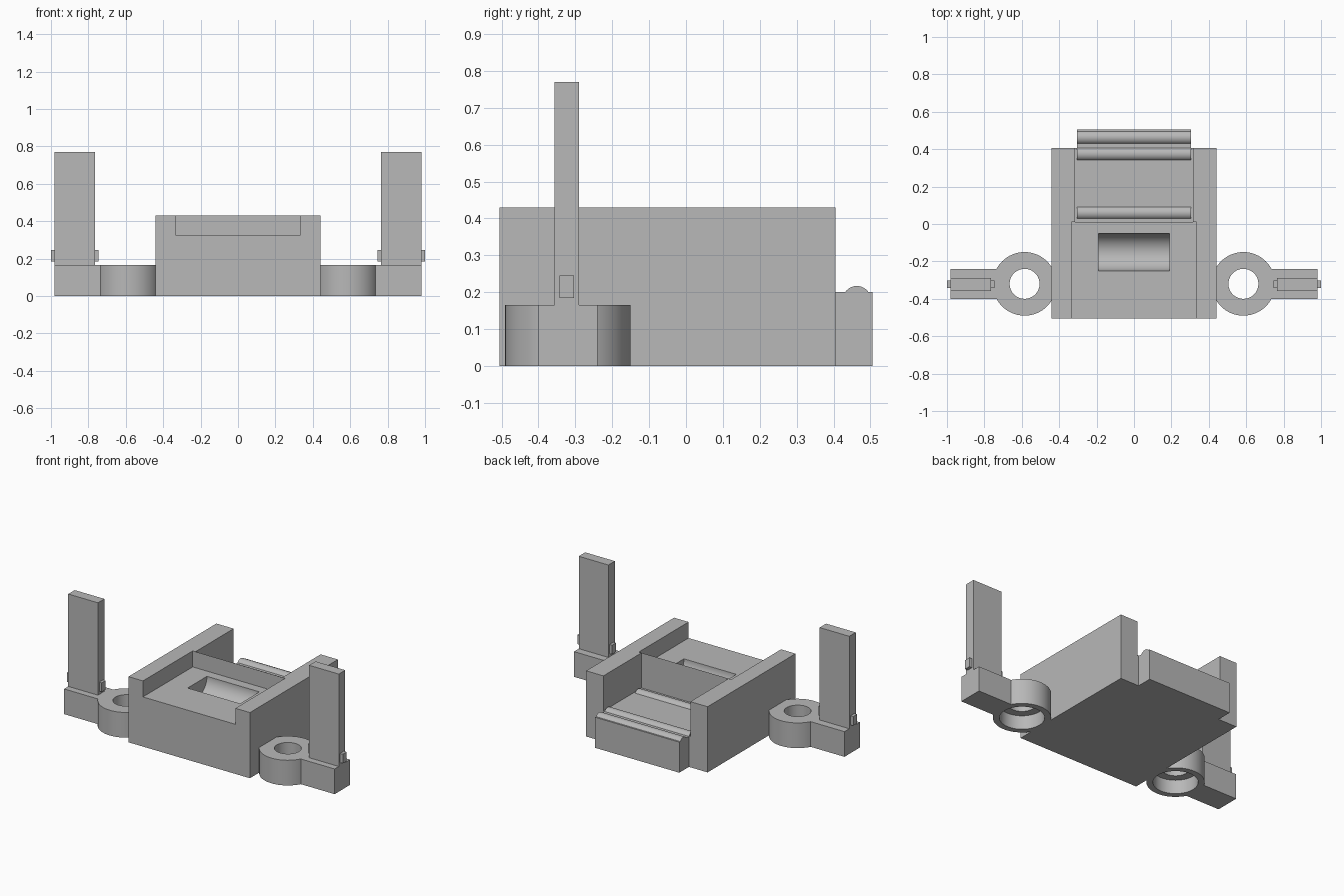
import bpy
import math

if "Cube" in bpy.data.objects:
    bpy.data.objects.remove(bpy.data.objects["Cube"])

grey = bpy.data.materials.new("plain_grey")
grey.use_nodes = True
COLOUR = (0.48, 0.48, 0.48, 1)
grey.diffuse_color = COLOUR
grey.node_tree.nodes["Principled BSDF"].inputs["Base Color"].default_value = COLOUR


def finish(name):
    ob = bpy.context.object
    ob.name = name
    ob.data.materials.append(grey)
    return ob


def box(name, x, y, z):
    """Box from (low, high) ranges."""
    ranges = (x, y, z)
    bpy.ops.mesh.primitive_cube_add(size=1, location=[(a + b) / 2 for a, b in ranges])
    ob = finish(name)
    ob.scale = [abs(b - a) for a, b in ranges]
    bpy.ops.object.transform_apply(location=False, rotation=False, scale=True)
    return ob


def cylinder(name, radius, depth, centre, along_x=False):
    rot = (0, math.pi / 2, 0) if along_x else (0, 0, 0)
    bpy.ops.mesh.primitive_cylinder_add(vertices=64, radius=radius, depth=depth,
                                        location=centre, rotation=rot)
    return finish(name)


def combine(ob, tool, operation):
    """Apply a boolean and discard the tool object."""
    mod = ob.modifiers.new("boolean", 'BOOLEAN')
    mod.operation, mod.solver, mod.object = operation, 'EXACT', tool
    bpy.ops.object.select_all(action='DESELECT')
    ob.select_set(True)
    bpy.context.view_layer.objects.active = ob
    bpy.ops.object.modifier_apply(modifier=mod.name)
    bpy.data.objects.remove(tool)


def smooth(ob):
    bpy.ops.object.select_all(action='DESELECT')
    ob.select_set(True)
    bpy.context.view_layer.objects.active = ob
    bpy.ops.object.shade_smooth_by_angle(angle=math.radians(30))


# Main body: raised front shelf, low rear channel, rounded pocket
FLOOR, SHELF = 0.2, 0.325
body = box("body", (-0.44, 0.44), (-0.505, 0.405), (0, 0.43))
combine(body, box("shelf_cutter", (-0.335, 0.335), (-0.6, 0.01), (SHELF, 0.6)), 'DIFFERENCE')
combine(body, box("channel_cutter", (-0.315, 0.315), (0.01, 0.6), (FLOOR, 0.6)), 'DIFFERENCE')
combine(body, cylinder("pocket_cutter", 0.1, 0.38, (0, -0.15, SHELF), True), 'DIFFERENCE')
combine(body, box("rear_tongue", (-0.305, 0.305), (0.405, 0.505), (0, FLOOR)), 'UNION')
smooth(body)

# Low rounded ridges across the channel and tongue
for label, y in (("front", 0.06), ("middle", 0.375), ("rear", 0.463)):
    smooth(cylinder(label + "_ridge", 0.038, 0.61, (0, y, FLOOR - 0.021), True))

# Mounting ears with arms, posts and cross pegs on both sides
EAR_Y, EAR_TOP = -0.32, 0.165
for side, s in (("left", 1), ("right", -1)):
    ear_x = s * 0.585
    ear = cylinder(side + "_ear", 0.17, EAR_TOP, (ear_x, EAR_Y, EAR_TOP / 2))
    arm = box("arm", (s * 0.7, s * 0.98), (EAR_Y - 0.08, EAR_Y + 0.08), (0, EAR_TOP))
    combine(ear, arm, 'UNION')
    combine(ear, cylinder("hole", 0.08, 1, (ear_x, EAR_Y, 0)), 'DIFFERENCE')
    combine(ear, cylinder("counterbore", 0.132, 0.18, (ear_x, EAR_Y, 0)), 'DIFFERENCE')
    smooth(ear)
    box(side + "_post", (s * 0.765, s * 0.98), (-0.357, -0.29), (EAR_TOP, 0.77))
    box(side + "_peg", (s * 0.747, s), (-0.343, -0.303), (0.185, 0.245))
